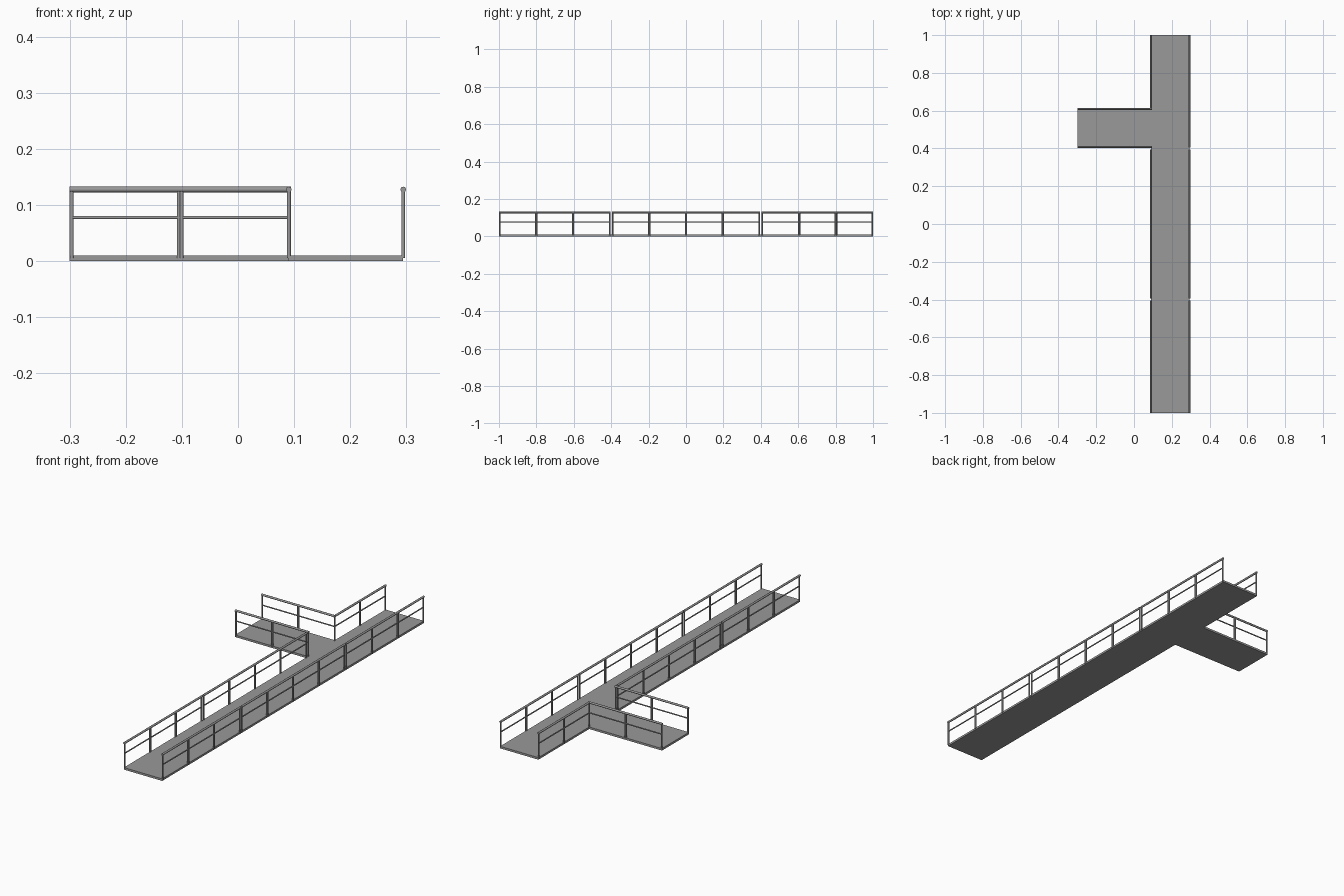
import bpy, bmesh
from mathutils import Vector

if "Cube" in bpy.data.objects:
    bpy.data.objects.remove(bpy.data.objects["Cube"])

DECK_H = 0.01
TOP_Z, MID_Z = 0.1275, 0.0775
TOP_R, MID_R, POST_R = 0.005, 0.003, 0.0037
PAIR = 0.0026  # half spacing of the paired posts between panels

steel = bpy.data.materials.new("dark_steel")
steel.diffuse_color = (0.32, 0.32, 0.32, 1)
steel.use_nodes = True
steel.node_tree.nodes["Principled BSDF"].inputs["Base Color"].default_value = steel.diffuse_color


def finish(bm, name):
    me = bpy.data.meshes.new(name)
    bm.to_mesh(me)
    bm.free()
    me.materials.append(steel)
    ob = bpy.data.objects.new(name, me)
    bpy.context.collection.objects.link(ob)
    return ob


def tube(bm, a, b, r, sides=10):
    a, b = Vector(a), Vector(b)
    d = b - a
    mat = d.to_track_quat('Z', 'Y').to_matrix().to_4x4()
    mat.translation = (a + b) / 2
    geo = bmesh.ops.create_cone(bm, cap_ends=True, segments=sides, radius1=r,
                                radius2=r, depth=d.length, matrix=mat)
    for f in {f for v in geo['verts'] for f in v.link_faces}:
        f.smooth = len(f.verts) == 4


def railing(name, start, end, panels):
    """Handrail, middle rail, end posts and paired posts between panels."""
    s, e = Vector((*start, 0)), Vector((*end, 0))
    along = (e - s).normalized()
    up = lambda p, z: (p.x, p.y, z)
    bm = bmesh.new()
    tube(bm, up(s - along * POST_R, TOP_Z), up(e + along * POST_R, TOP_Z), TOP_R)
    tube(bm, up(s, MID_Z), up(e, MID_Z), MID_R, 8)
    posts = [s, e]
    for i in range(1, panels):
        p = s.lerp(e, i / panels)
        posts += [p - along * PAIR, p + along * PAIR]
    for p in posts:
        tube(bm, up(p, DECK_H * 0.5), up(p, TOP_Z), POST_R)
    finish(bm, name)


# T-shaped walkway deck
X0, X1, XB = 0.0895, 0.2945, -0.3
Y0, Y1 = 0.406, 0.612
outline = [(X0, -1), (X1, -1), (X1, 1), (X0, 1),
           (X0, Y1), (XB, Y1), (XB, Y0), (X0, Y0)]
bm = bmesh.new()
face = bm.faces.new([bm.verts.new((x, y, 0)) for x, y in outline])
ext = bmesh.ops.extrude_face_region(bm, geom=[face])
bmesh.ops.translate(bm, vec=(0, 0, DECK_H),
                    verts=[v for v in ext['geom'] if isinstance(v, bmesh.types.BMVert)])
bmesh.ops.recalc_face_normals(bm, faces=bm.faces)
finish(bm, "walkway_deck")

# Railings along the long walkway
RX, LX, E = 0.2945, 0.0905, 0.996
for side, x in (("right", RX), ("left", LX)):
    railing(side + "_front_railing", (x, -E), (x, -0.408), 3)
    railing(side + "_middle_railing", (x, -0.392), (x, 0.392), 4)
railing("right_back_railing", (RX, 0.408), (RX, E), 3)
railing("left_back_railing", (LX, Y1 - 0.003), (LX, E), 2)

# Railings along the side branch
for name, y in (("branch_front_railing", Y0 + 0.002), ("branch_back_railing", Y1 - 0.003)):
    railing(name, (-0.2965, y), (LX, y), 2)
